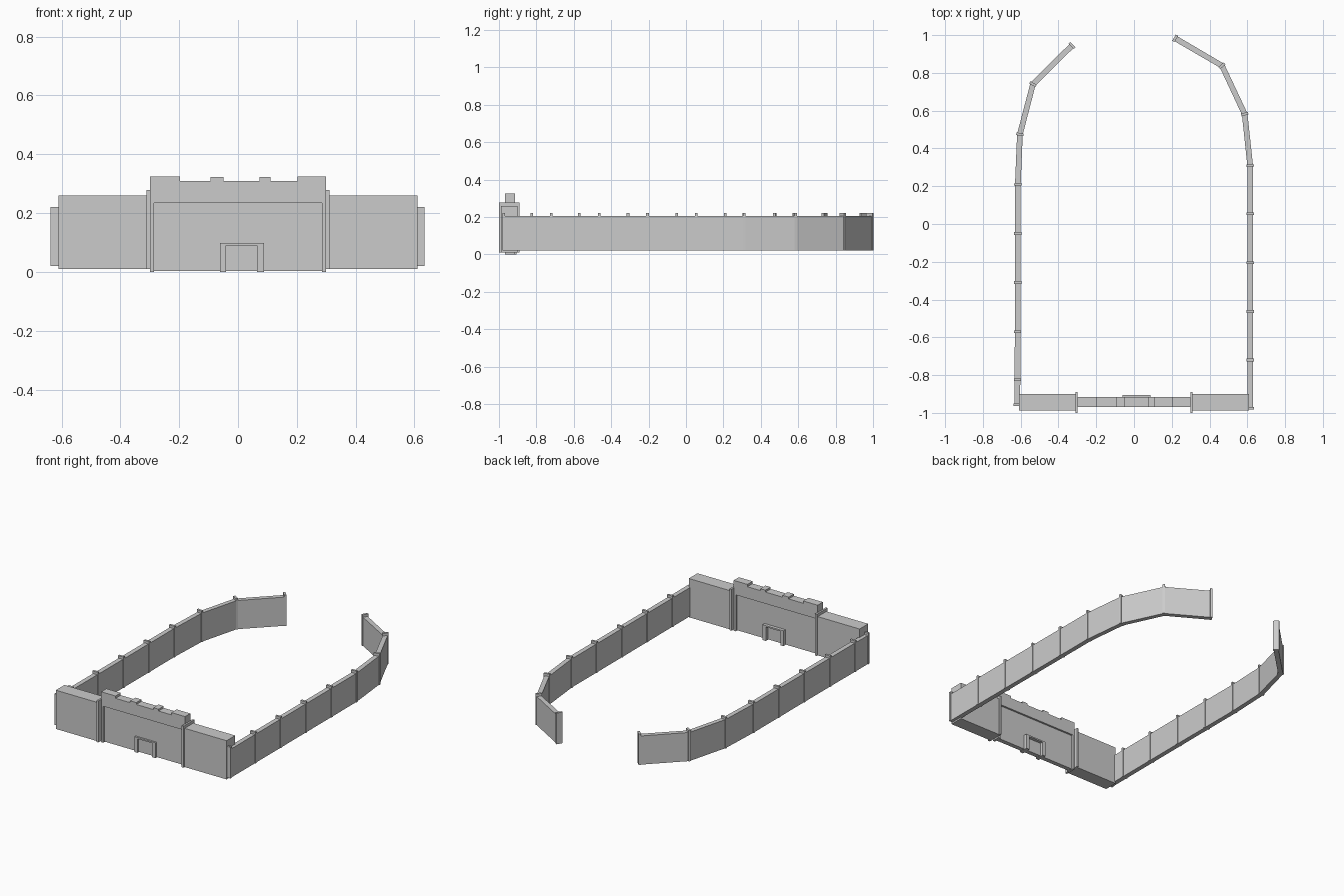
import bpy, bmesh
from mathutils import Vector

if "Cube" in bpy.data.objects:
    bpy.data.objects.remove(bpy.data.objects["Cube"])


def mesh_object(name, bm):
    bmesh.ops.recalc_face_normals(bm, faces=bm.faces)
    me = bpy.data.meshes.new(name)
    bm.to_mesh(me)
    bm.free()
    ob = bpy.data.objects.new(name, me)
    bpy.context.collection.objects.link(ob)
    return ob


def box(name, x0, x1, y0, y1, z0, z1):
    bm = bmesh.new()
    bmesh.ops.create_cube(bm, size=1)
    for v in bm.verts:
        v.co = ((x0 + x1) / 2 + v.co.x * (x1 - x0),
                (y0 + y1) / 2 + v.co.y * (y1 - y0),
                (z0 + z1) / 2 + v.co.z * (z1 - z0))
    return mesh_object(name, bm)


def extrude_profile(name, pts, y0, y1):
    bm = bmesh.new()
    face = bm.faces.new([bm.verts.new((x, y0, z)) for x, z in pts])
    ext = bmesh.ops.extrude_face_region(bm, geom=[face])
    bmesh.ops.translate(bm, vec=(0, y1 - y0, 0),
                        verts=[g for g in ext['geom'] if isinstance(g, bmesh.types.BMVert)])
    return mesh_object(name, bm)


def path_dirs(pts):
    # averaged direction at every path point, used for mitred joints
    dirs = []
    for i in range(len(pts)):
        a = (pts[i] - pts[max(i - 1, 0)]).normalized()
        b = (pts[min(i + 1, len(pts) - 1)] - pts[i]).normalized()
        dirs.append((a + b).normalized())
    return dirs


def side_wall(name, coords, half=0.015, z0=0.02, z1=0.205):
    pts = [Vector((x, y, 0)) for x, y in coords]
    dirs = path_dirs(pts)
    bm = bmesh.new()
    rings = []
    for p, d in zip(pts, dirs):
        n = Vector((-d.y, d.x, 0)) * half
        rings.append([bm.verts.new(p + n * s + Vector((0, 0, z)))
                      for s, z in ((1, z0), (-1, z0), (-1, z1), (1, z1))])
    for a, b in zip(rings, rings[1:]):
        for k in range(4):
            bm.faces.new((a[k], a[(k + 1) % 4], b[(k + 1) % 4], b[k]))
    bm.faces.new(rings[0])
    bm.faces.new(rings[-1])
    mesh_object(name, bm)
    # thin posts at the joints, rising above the wall
    for i, (p, d) in enumerate(zip(pts, dirs)):
        post = box(f"{name}_post_{i}", -0.007, 0.007, -0.019, 0.019, z0, 0.221)
        post.location = p
        post.rotation_euler.z = d.to_track_quat('X', 'Z').to_euler().z


# Side walls curving inward at the back
side_wall("left_wall", [(-0.618, -0.957), (-0.617, -0.825), (-0.616, -0.57), (-0.615, -0.31),
                        (-0.615, -0.05), (-0.615, 0.21), (-0.604, 0.475), (-0.535, 0.74),
                        (-0.328, 0.945)])
side_wall("right_wall", [(0.615, -0.975), (0.615, -0.72), (0.615, -0.463), (0.615, -0.206),
                         (0.615, 0.055), (0.615, 0.31), (0.586, 0.582), (0.466, 0.838),
                         (0.218, 0.983)])

# Gatehouse wings and pilasters on both sides
for side, s in (("left", -1), ("right", 1)):
    xs = sorted((s * 0.305, s * 0.61))
    box(f"{side}_wing", *xs, -0.988, -0.9, 0.01, 0.26)
    xs = sorted((s * 0.298, s * 0.311))
    box(f"{side}_pilaster", *xs, -1.0, -0.89, 0.01, 0.278)

# Gate wall core with recessed panel on both faces
YF, YB = -0.968, -0.915
box("gate_panel", -0.29, 0.29, YF + 0.012, YB - 0.012, 0.003, 0.24)

# Surround with merlons along the top
surround = [(-0.3, 0), (-0.285, 0), (-0.285, 0.235), (0.285, 0.235), (0.285, 0), (0.3, 0),
            (0.3, 0.325), (0.202, 0.325), (0.202, 0.31), (0.11, 0.31), (0.11, 0.322),
            (0.073, 0.322), (0.073, 0.31), (-0.049, 0.31), (-0.049, 0.322), (-0.093, 0.322),
            (-0.093, 0.31), (-0.197, 0.31), (-0.197, 0.325), (-0.3, 0.325)]
extrude_profile("gate_surround", surround, YF, YB)

# Doorway frame around the recessed door
frame = [(-0.061, 0), (-0.04, 0), (-0.04, 0.09), (0.064, 0.09),
         (0.064, 0), (0.088, 0), (0.088, 0.099), (-0.061, 0.099)]
extrude_profile("door_frame", frame, YF, YB + 0.009)
